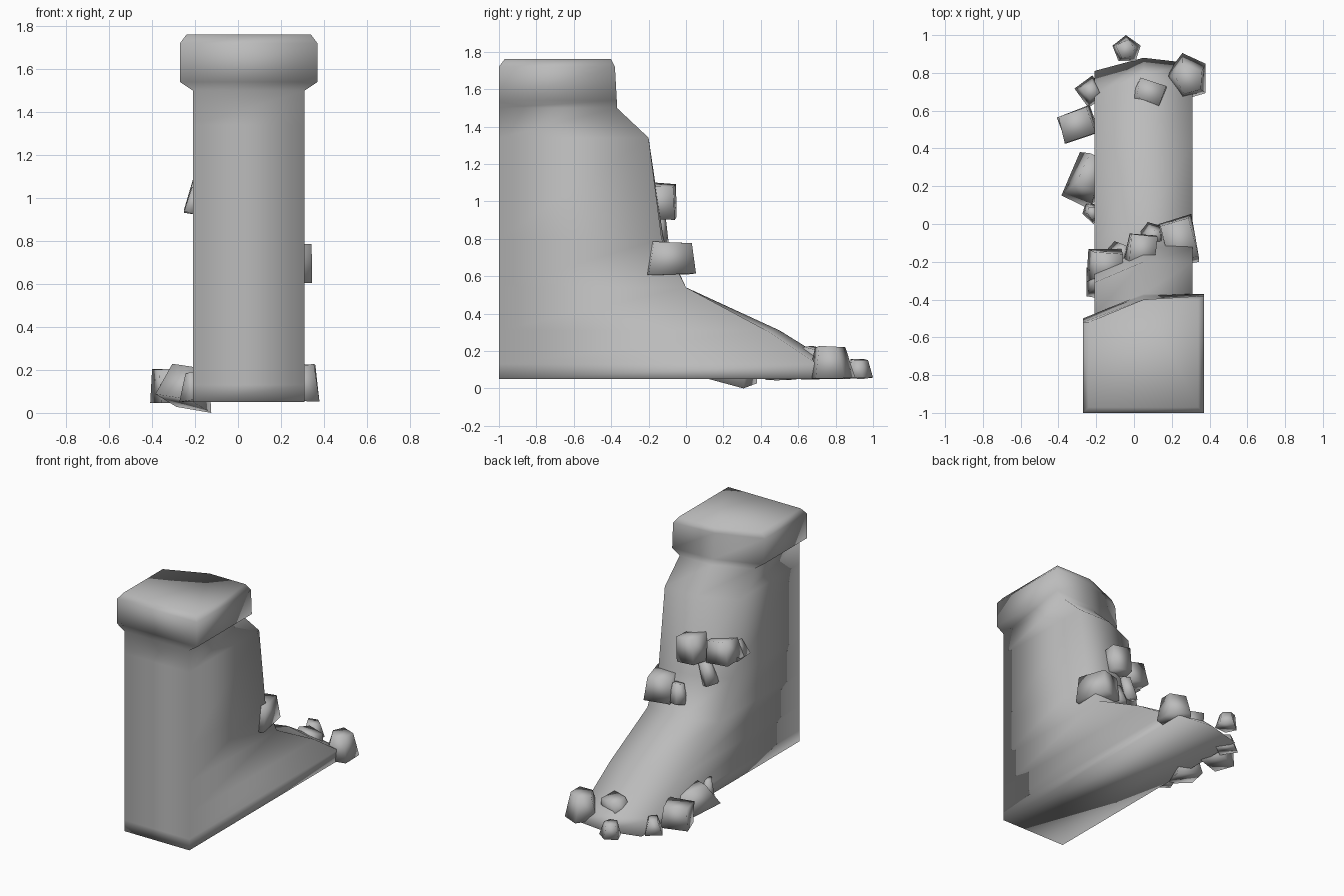
import bpy, bmesh, random
from math import radians
from mathutils import Matrix, Vector, Euler

cube = bpy.data.objects.get("Cube")
if cube:
    bpy.data.objects.remove(cube)

stone = bpy.data.materials.new("stone_grey")
stone.use_nodes = True
GREY = (0.5, 0.5, 0.5, 1)
stone.diffuse_color = GREY
stone.node_tree.nodes["Principled BSDF"].inputs["Base Color"].default_value = GREY


def finish(bm, name):
    bmesh.ops.recalc_face_normals(bm, faces=bm.faces)
    for f in bm.faces:
        f.smooth = True
    mesh = bpy.data.meshes.new(name)
    bm.to_mesh(mesh)
    bm.free()
    mesh.materials.append(stone)
    obj = bpy.data.objects.new(name, mesh)
    bpy.context.collection.objects.link(obj)


# Buttress: five-sided rings (z, right x, left x, front y, three back y)
XR, XL, MID = -0.21, 0.31, 0.05
RINGS = [
    (0.05, XR, XL, -1, 0.81, 0.88, 0.85),
    (0.13, XR, XL, -1, 0.69, 0.79, 0.70),
    (0.31, XR, XL, -1, 0.36, 0.50, 0.43),
    (0.54, XR, XL, -1, -0.08, 0.00, 0.00),
    (0.80, XR, XL, -1, -0.22, -0.12, -0.13),
    (1.34, XR, XL, -1, -0.31, -0.20, -0.20),
    (1.50, XR, XL, -1, -0.48, -0.37, -0.37),
    (1.54, -0.27, 0.37, -1, -0.50, -0.38, -0.37),
    (1.72, -0.27, 0.37, -1, -0.52, -0.40, -0.38),
    (1.76, -0.24, 0.34, -0.97, -0.52, -0.40, -0.40),
]
bm = bmesh.new()
loops = []
for z, xr, xl, front, yr, ym, yl in RINGS:
    pts = [(xr, front), (xl, front), (xl, yl), (MID, ym), (xr, yr)]
    loops.append([bm.verts.new((x, y, z)) for x, y in pts])
for low, high in zip(loops, loops[1:]):
    for i in range(5):
        j = (i + 1) % 5
        bm.faces.new((low[i], low[j], high[j], high[i]))
bm.faces.new(loops[0][::-1])
bm.faces.new(loops[-1])
finish(bm, "buttress")

# Rocks: name, centre, size, tilt in degrees, sides, top taper
ROCKS = [
    ("ledge_rock_left", (0.24, -0.09, 0.695), (0.17, 0.24, 0.17), (0, 0, 12), 4, 0.9),
    ("ledge_rock_small", (0.10, -0.06, 0.68), (0.13, 0.14, 0.14), (10, 0, 25), 5, 0.6),
    ("upper_rock_mid", (0.04, -0.14, 1.00), (0.15, 0.17, 0.18), (0, 5, -8), 4, 0.9),
    ("upper_rock_right", (-0.145, -0.22, 1.00), (0.18, 0.16, 0.15), (0, 8, 0), 4, 0.8),
    ("upper_rock_low", (-0.07, -0.15, 0.84), (0.12, 0.13, 0.15), (0, 20, 10), 5, 0.7),
    ("upper_rock_spike", (-0.215, -0.31, 0.99), (0.05, 0.15, 0.12), (0, 10, 0), 4, 0.4),
    ("foot_block", (-0.30, 0.52, 0.13), (0.18, 0.15, 0.16), (0, 0, 20), 4, 0.95),
    ("foot_slab", (-0.24, 0.25, 0.115), (0.18, 0.27, 0.16), (-16, 8, -25), 4, 0.65),
    ("foot_pebble_front", (-0.22, 0.06, 0.12), (0.10, 0.12, 0.13), (0, 0, 30), 5, 0.6),
    ("foot_pebble_back", (-0.23, 0.70, 0.10), (0.12, 0.13, 0.10), (0, 0, 35), 4, 0.5),
    ("toe_pebble", (-0.04, 0.93, 0.105), (0.15, 0.14, 0.10), (0, 0, 0), 5, 0.7),
    ("toe_boulder", (0.285, 0.77, 0.135), (0.23, 0.26, 0.17), (0, 0, 15), 5, 0.65),
    ("toe_block", (0.08, 0.69, 0.15), (0.16, 0.14, 0.13), (-12, 0, -20), 4, 0.8),
]
random.seed(4)
for name, centre, size, tilt, sides, taper in ROCKS:
    bm = bmesh.new()
    bmesh.ops.create_cone(bm, cap_ends=True, segments=sides,
                          radius1=0.5, radius2=0.5 * taper, depth=1)
    if sides == 4:
        # Square prism aligned to its sides
        bmesh.ops.rotate(bm, verts=bm.verts, matrix=Matrix.Rotation(radians(45), 3, 'Z'))
        bmesh.ops.scale(bm, verts=bm.verts, vec=(1.414, 1.414, 1))
    for v in bm.verts:
        v.co += Vector([random.uniform(-0.05, 0.05) for _ in range(3)])
        v.co *= Vector(size).to_tuple() and 1
    bmesh.ops.scale(bm, verts=bm.verts, vec=size)
    turn = Euler([radians(a) for a in tilt]).to_matrix()
    bmesh.ops.rotate(bm, verts=bm.verts, matrix=turn)
    bmesh.ops.translate(bm, verts=bm.verts, vec=centre)
    # Seat the slab on the ground and keep the toe within the footprint
    if name == "foot_slab":
        low = min(v.co.z for v in bm.verts)
        bmesh.ops.translate(bm, verts=bm.verts, vec=(0, 0, -low))
    if name == "toe_pebble":
        far = max(v.co.y for v in bm.verts)
        bmesh.ops.translate(bm, verts=bm.verts, vec=(0, 1 - far, 0))
    finish(bm, name)
